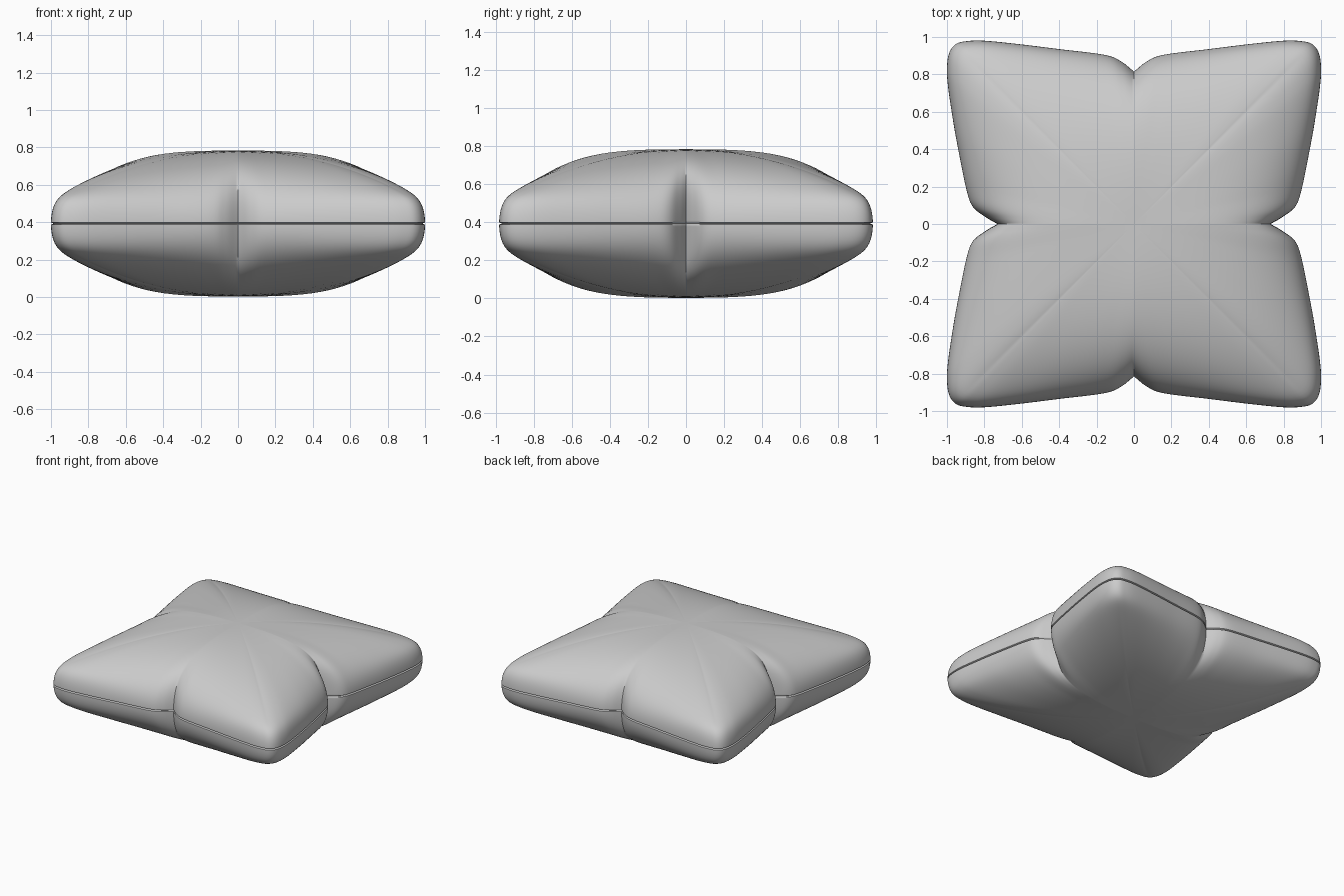
import bpy, bmesh
from mathutils import Vector

if "Cube" in bpy.data.objects:
    bpy.data.objects.remove(bpy.data.objects["Cube"])

SEAM_Z = 0.393
HALF = 0.39
RINGS = 30
STEPS = 5

# Quarter outline seen from above, from the right pinch to the back pinch
QUARTER = [(0.73, 0), (0.79, 0.035), (0.86, 0.09), (0.895, 0.18), (0.94, 0.4),
           (0.967, 0.55), (0.995, 0.74), (1.0, 0.84), (0.988, 0.915),
           (0.955, 0.96), (0.9, 0.977), (0.8, 0.98), (0.6, 0.96), (0.4, 0.935),
           (0.16, 0.905), (0.07, 0.87), (0, 0.815)]


def smooth_path(pts):
    """Catmull-Rom curve through the points, end point left out."""
    p = [Vector(a) for a in pts]
    p = [2 * p[0] - p[1]] + p + [2 * p[-1] - p[-2]]
    out = []
    for a, b, c, d in zip(p, p[1:], p[2:], p[3:]):
        for i in range(STEPS):
            t = i / STEPS
            out.append(0.5 * (2 * b + (c - a) * t + (2 * a - 5 * b + 4 * c - d) * t**2
                              + (3 * b - a - 3 * c + d) * t**3))
    return out


# Full outline by mirroring the quarter
q = smooth_path(QUARTER)
end = [Vector(QUARTER[-1])]
half = q + end + [Vector((-a.x, a.y)) for a in reversed(q)]
outline = half + [Vector((a.x, -a.y)) for a in reversed(half[1:-1])]


def unpinched(a):
    """Outline without the pinches, used towards the middle."""
    if abs(a.x) > abs(a.y):
        return Vector((max(abs(a.x), 0.9) * (1 if a.x > 0 else -1), a.y))
    return Vector((a.x, max(abs(a.y), 0.91) * (1 if a.y > 0 else -1)))


def height(s, a):
    """Half thickness: plump at the sides, thin and flat-edged at the corners."""
    lo, hi = sorted((abs(a.x), abs(a.y)))
    w = (lo / hi) ** 1.2
    side = HALF * max(0, 1 - s**3) ** 0.5
    corner = 0.125 * max(0, 1 - s**45) ** 0.5 + (HALF - 0.125) * (1 - s**2)
    return (1 - w) * side + w * corner


bm = bmesh.new()


def ring(s, sign):
    vs = []
    for a in outline:
        p = s * unpinched(a).lerp(a, s**4)
        vs.append(bm.verts.new((p.x, p.y, SEAM_Z + sign * max(height(s, a), 0.006))))
    return vs


def bridge(r1, r2):
    n = len(r1)
    for i in range(n):
        j = (i + 1) % n
        bm.faces.new((r1[i], r1[j], r2[j], r2[i]))


# Seam groove ring, then the two padded halves
seam = [bm.verts.new((a.x * 0.985, a.y * 0.985, SEAM_Z)) for a in outline]
for sign in (1, -1):
    prev = seam
    for k in range(RINGS):
        s = 1 - (k / RINGS) ** 2.2
        r = ring(s, sign)
        bridge(prev, r)
        prev = r
    pole = bm.verts.new((0, 0, SEAM_Z + sign * HALF))
    for i in range(len(prev)):
        bm.faces.new((prev[i], prev[(i + 1) % len(prev)], pole))
bmesh.ops.recalc_face_normals(bm, faces=bm.faces)

mesh = bpy.data.meshes.new("pillow")
bm.to_mesh(mesh)
bm.free()
pillow = bpy.data.objects.new("pillow", mesh)
bpy.context.collection.objects.link(pillow)
bpy.context.view_layer.objects.active = pillow
pillow.select_set(True)
bpy.ops.object.shade_smooth_by_angle(angle=0.9)
